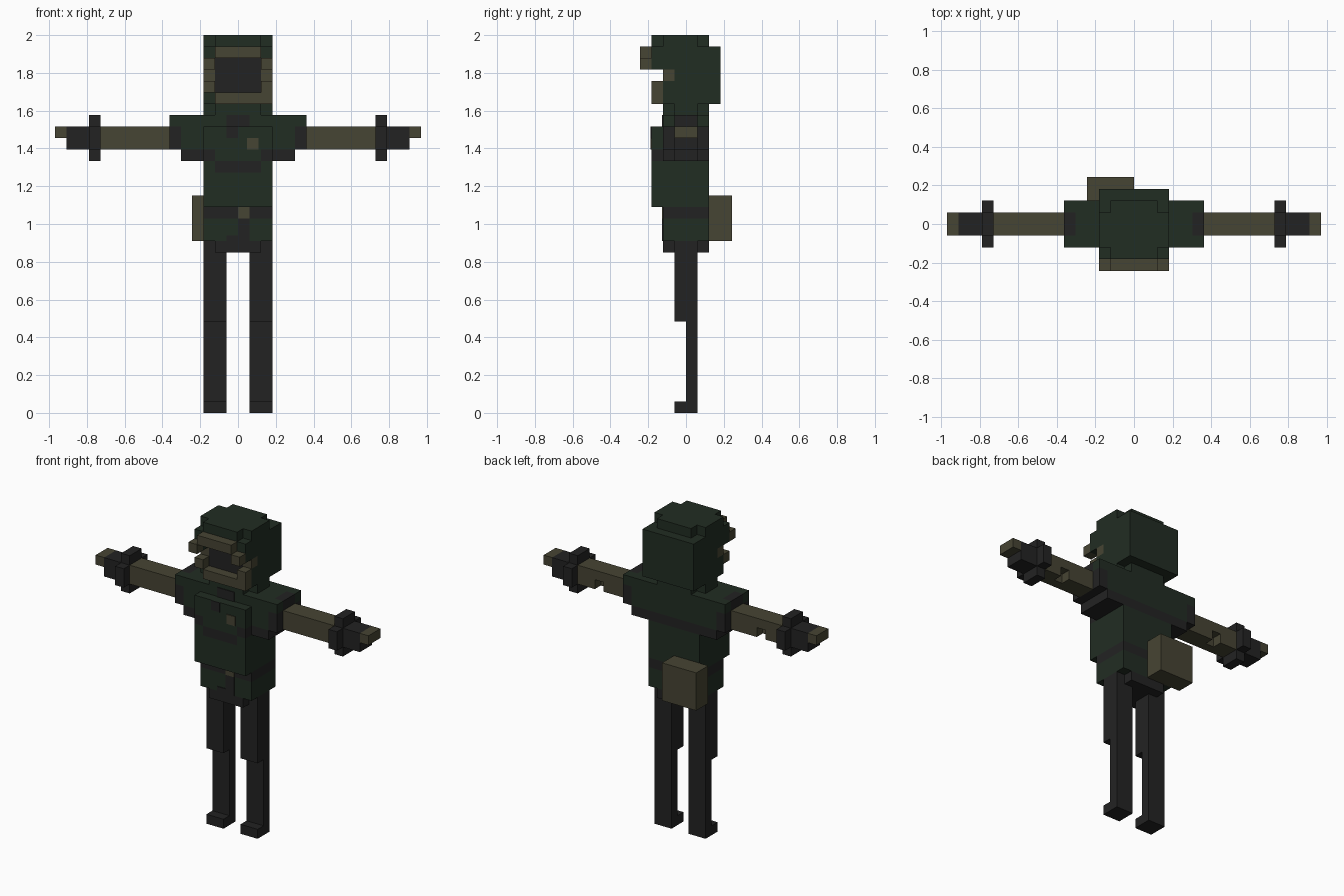
import bpy, bmesh
from mathutils import Matrix, Vector

if "Cube" in bpy.data.objects:
    bpy.data.objects.remove(bpy.data.objects["Cube"])

U = 2 / 33   # one block
T = 0.08     # plate thickness in blocks (about 0.005 units)


def material(name, rgb):
    m = bpy.data.materials.new(name)
    m.diffuse_color = (*rgb, 1)
    m.use_nodes = True
    m.node_tree.nodes["Principled BSDF"].inputs["Base Color"].default_value = m.diffuse_color
    return m


GREEN = material("dark green cloth", (0.0155, 0.026, 0.0165))
BLACK = material("charcoal", (0.0165, 0.0165, 0.0165))
KHAKI = material("khaki", (0.062, 0.058, 0.033))


def part(name, mat, boxes, mirror=False):
    """Blocky part from boxes (x0, x1, y0, y1, z0, z1) in block units."""
    bm = bmesh.new()
    if mirror:
        boxes = boxes + [(-b[1], -b[0], *b[2:]) for b in boxes]
    for x0, x1, y0, y1, z0, z1 in boxes:
        centre = Vector((x0 + x1, y0 + y1, z0 + z1)) * U / 2
        size = Vector((x1 - x0, y1 - y0, z1 - z0)) * U
        bmesh.ops.create_cube(bm, size=1, matrix=Matrix.Translation(centre) @ Matrix.Diagonal((*size, 1)))
    me = bpy.data.meshes.new(name)
    bm.to_mesh(me)
    bm.free()
    me.materials.append(mat)
    ob = bpy.data.objects.new(name, me)
    bpy.context.collection.objects.link(ob)
    return ob


# Legs: feet, thin shins set back, thicker thighs
part("legs", BLACK, [(1, 3, -1, 1, 0, 1), (1, 3, 0, 1, 1, 8), (1, 3, -1, 1, 8, 14)], mirror=True)

# Hips: notched crotch layer, green jacket skirt, belt
part("crotch", BLACK, [(-3, 3, -1, 1, 14, 15), (-2, 2, 1, 2, 14, 15), (-2, 2, -2, -1, 14, 15)])
part("jacket_skirt", GREEN, [(-3, 3, -2, 2, 15, 17)])
part("skirt_opening", BLACK, [(0, 1, -2 - T, -2, 15, 17), (-1, 0, -2 - T, -2, 15, 15.5)])
part("belt", BLACK, [(-3, 3, -2, 2, 17, 18)])
part("buckle", KHAKI, [(0, 1, -2 - T, -2, 17, 18)])
part("pouch", KHAKI, [(-4, 0, 2, 4, 15, 19)])

# Torso and chest
part("torso", GREEN, [(-3, 3, -3, 2, 18, 21), (-3, 3, -2, 2, 21, 22),
                      (-3, -2, -3, -2, 21, 22), (2, 3, -3, -2, 21, 22)])
part("chest", GREEN, [(-3, 3, -3, -2, 23, 25), (-2, 2, -3, -2, 22, 23)])
part("chest_band", BLACK, [(-2, 2, -3, -2, 21, 22), (-5, 5, -2, 2, 22, 23),
                           (2, 3, -3, -2, 22, 23), (-3, -2, -3, -2, 22, 23)])
part("collar_opening", BLACK, [(-1, 1, -2 - T, -2, 25, 26), (-1, 0, -3 - T, -3, 24, 25)])
part("badge", KHAKI, [(0.6, 1.2, -3 - T, -3, 23.2, 23.8), (0.8, 1.8, -3 - T, -3, 23, 24)][1:])

# Shoulders
part("shoulders", GREEN, [(-5, 5, -2, 2, 23, 26)])
part("shoulder_caps", GREEN, [(5, 6, -2, -1, 25, 26), (5, 6, 1, 2, 25, 26)], mirror=True)
part("shoulder_ends", BLACK, [(5, 6, -2, 2, 23, 25), (5, 6, -1, 1, 25, 26)], mirror=True)

# Arms with a small notch under the elbow at the back
part("arms", KHAKI, [(6, 12, -1, 1, 24, 25), (6, 12, -1, 0, 23, 24),
                     (6, 9, 0, 1, 23, 24), (10, 12, 0, 1, 23, 24)], mirror=True)
part("cuffs", BLACK, [(12, 13, -2, 2, 23, 25), (12, 13, -1, 1, 25, 26), (12, 13, -1, 1, 22, 23)], mirror=True)
part("hands", BLACK, [(13, 15, -1, 1, 23, 25)], mirror=True)
part("fingertips", KHAKI, [(15, 16, -1, 1, 24, 25)], mirror=True)

# Neck and helmet
part("neck", GREEN, [(-3, 3, -1, 1, 26, 27), (-2, 2, -2, -1, 26, 27), (-2, 2, 1, 2, 26, 27)])
part("helmet", GREEN, [(-3, 3, -1, 3, 27, 32), (-3, 3, -2, -1, 27, 28), (-3, 3, -3, -1, 31, 32),
                       (2, 3, -3, -1, 30, 31), (-3, -2, -3, -1, 30, 31),
                       (2, 3, -2, -1, 28, 29), (-3, -2, -2, -1, 28, 29)])
part("helmet_top", GREEN, [(-3, 3, -2, 1, 32, 33), (-2, 2, -3, -2, 32, 33), (-2, 2, 1, 2, 32, 33)])

# Face, chin guard, cheek pieces and brow visor
part("face", BLACK, [(-2, 2, -2, -1, 28, 31)])
part("cheek_pieces", KHAKI, [(2, 3, -2, -1, 29, 30)], mirror=True)
part("chin_guard", KHAKI, [(-2, 3, -3, -2, 27, 28), (2, 3, -3, -2, 28, 29), (-3, -2, -3, -2, 28, 29)])
part("visor", KHAKI, [(-2, 2, -4, -3, 31, 32), (2, 3, -4, -3, 30, 31), (-3, -2, -4, -3, 30, 31)])
